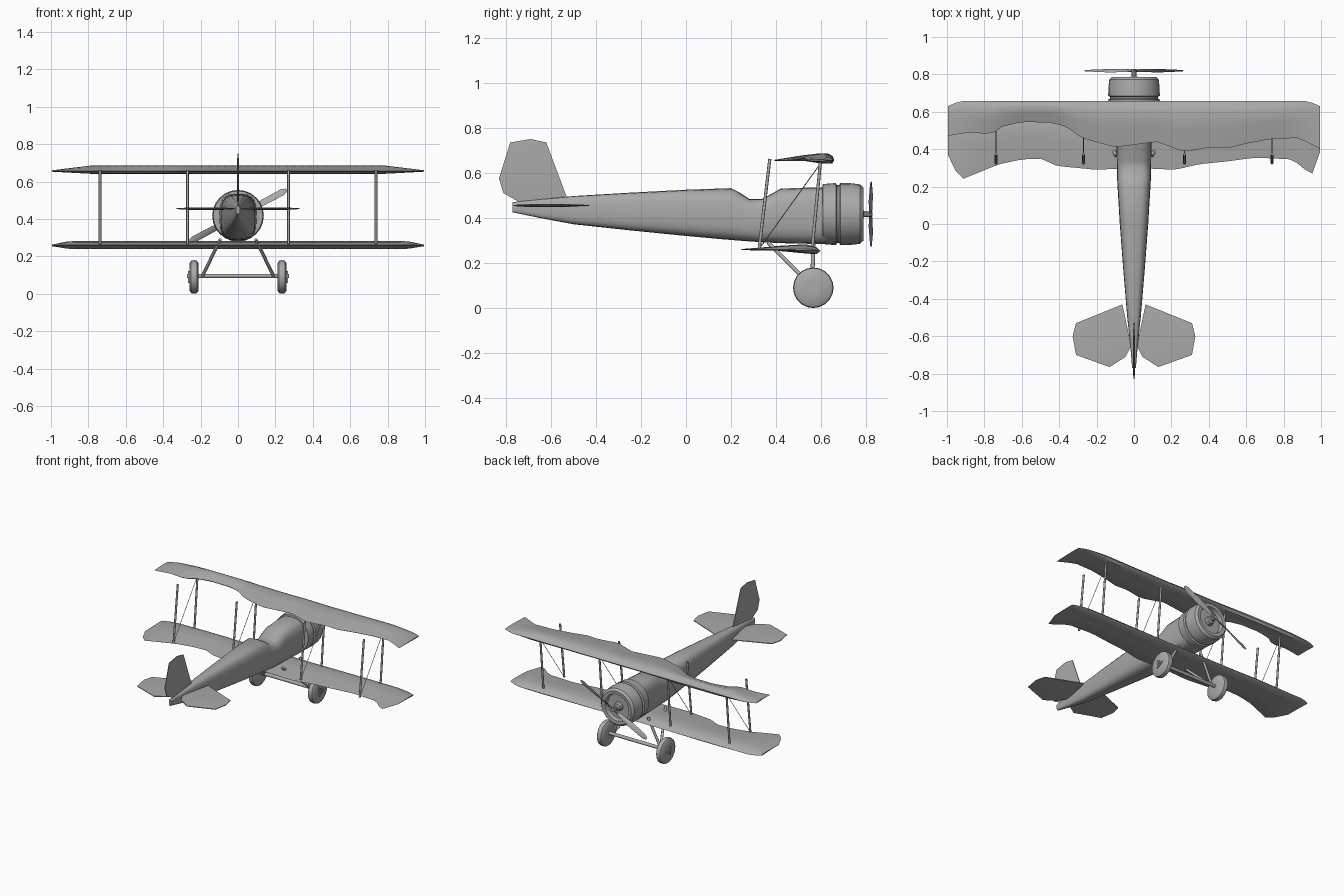
import bpy, bmesh, math
from mathutils import Vector, Matrix

default_cube = bpy.data.objects.get("Cube")
if default_cube:
    bpy.data.objects.remove(default_cube, do_unlink=True)

grey = bpy.data.materials.new("plain grey")
grey.use_nodes = True
paint = (0.4, 0.4, 0.4, 1)
grey.diffuse_color = paint
grey.node_tree.nodes["Principled BSDF"].inputs["Base Color"].default_value = paint


def finish(name, bm, angle=35):
    """Turn a bmesh into a named, shaded object."""
    bmesh.ops.recalc_face_normals(bm, faces=bm.faces)
    mesh = bpy.data.meshes.new(name)
    bm.to_mesh(mesh)
    bm.free()
    mesh.materials.append(grey)
    obj = bpy.data.objects.new(name, mesh)
    bpy.context.collection.objects.link(obj)
    bpy.ops.object.select_all(action='DESELECT')
    obj.select_set(True)
    bpy.context.view_layer.objects.active = obj
    bpy.ops.object.shade_smooth_by_angle(angle=math.radians(angle))
    return obj


def loft(name, rings, angle=35):
    """Skin a list of closed rings and cap both ends."""
    bm = bmesh.new()
    loops = [[bm.verts.new(p) for p in ring] for ring in rings]
    count = len(loops[0])
    for a, b in zip(loops, loops[1:]):
        for i in range(count):
            j = (i + 1) % count
            bm.faces.new((a[i], a[j], b[j], b[i]))
    bm.faces.new(loops[0])
    bm.faces.new(loops[-1])
    return finish(name, bm, angle)


def rod(name, start, end, radius, sides=8):
    """Straight bar between two points."""
    start, end = Vector(start), Vector(end)
    turn = (end - start).to_track_quat('Z', 'Y').to_matrix()
    rings = [[p + turn @ Vector((radius * math.cos(k * math.tau / sides),
                                 radius * math.sin(k * math.tau / sides), 0))
              for k in range(sides)] for p in (start, end)]
    return loft(name, rings, 50)


def lathe(name, profile, centre, axis, sides=20, angle=35):
    """Spin (distance, radius) pairs about the x or y axis."""
    rings = []
    for d, r in profile:
        ring = []
        for k in range(sides):
            u = r * math.cos(k * math.tau / sides)
            v = r * math.sin(k * math.tau / sides)
            offset = Vector((u, d, v)) if axis == 'y' else Vector((d, u, v))
            ring.append(Vector(centre) + offset)
        rings.append(ring)
    return loft(name, rings, angle)


def plate(name, outline, place, half):
    """Thin tail surface: flat outline with a thicker middle."""
    mid = sum((Vector(p) for p in outline), Vector((0, 0))) / len(outline)
    rings = []
    for scale, h in ((.6, -half), (1, -half * .4), (1, half * .4), (.6, half)):
        rings.append([place(*(mid + (Vector(p) - mid) * scale), h) for p in outline])
    return loft(name, rings, 20)


def interpolate(table, x):
    for (a, ya), (b, yb) in zip(table, table[1:]):
        if x <= b:
            return ya + (yb - ya) * (x - a) / (b - a)
    return table[-1][1]


# Fuselage: squarish sections (y, bottom, top, half width), dipped at the cockpit
sections = [(-.77, .425, .47, .01), (-.65, .4, .482, .02), (-.5, .372, .497, .036),
            (-.25, .345, .512, .057), (0, .32, .525, .076), (.2, .302, .532, .088),
            (.24, .299, .512, .09), (.28, .296, .485, .091), (.34, .292, .485, .092),
            (.42, .288, .53, .093), (.55, .285, .535, .097), (.62, .285, .535, .1)]
body = []
for y, low, high, half in sections:
    ring = []
    for k in range(20):
        c, s = math.cos(k * math.tau / 20), math.sin(k * math.tau / 20)
        ring.append((half * math.copysign(abs(c) ** .6, c), y,
                     (low + high) / 2 + (high - low) / 2 * math.copysign(abs(s) ** .65, s)))
    body.append(ring)
loft("fuselage", body, 40)

# Engine cowling with a groove and open front
nose = (0, 0, .417)
lathe("engine_cowling", [(.605, .1), (.607, .133), (.665, .138), (.67, .128), (.68, .128),
                         (.685, .138), (.73, .137), (.772, .132), (.787, .118),
                         (.785, .095), (.755, .09)], nose, 'y', 24)
lathe("propeller_shaft", [(.74, .035), (.785, .025), (.79, .014), (.828, .012)], nose, 'y', 10)

# Propeller: one twisted bar through the hub
blade = []
for d, width, twist in ((-.295, .008, 12), (-.27, .018, 15), (-.15, .019, 30), (-.04, .01, 50),
                        (.04, .01, -50), (.15, .019, -30), (.27, .018, -15), (.295, .008, -12)):
    spin = Matrix.Rotation(math.radians(-28), 3, 'Y')
    pitch = Matrix.Rotation(math.radians(twist), 3, 'X')
    blade.append([Vector((0, .82, nose[2])) + spin @ (Vector((d, 0, 0)) + pitch @ Vector(p))
                  for p in ((0, 0, width), (0, .004, 0), (0, 0, -width), (0, -.004, 0))])
loft("propeller", blade, 25)


# Wings: aerofoil lofted along a ragged trailing edge
def wing(name, trailing, lead, base, foil, taper):
    rings = []
    steps = 48
    for i in range(steps + 1):
        x = -.995 + 1.99 * i / steps
        back = interpolate(trailing, x)
        tip = max(0, (abs(x) - taper) / (1 - taper))
        front = lead - .03 * max(0, (abs(x) - .93) / .07)
        thick = 1 - .85 * tip
        rings.append([(x, front + (back - front) * t, base + h * thick) for t, h in foil])
    return loft(name, rings, 45)


upper_edge = [(-1, .47), (-.88, .49), (-.76, .48), (-.71, .52), (-.6, .545), (-.45, .543),
              (-.36, .52), (-.28, .46), (-.1, .41), (.12, .44), (.27, .385), (.4, .41),
              (.5, .405), (.6, .43), (.73, .455), (.88, .46), (1, .4)]
lower_edge = [(-1, .38), (-.93, .235), (-.72, .32), (-.6, .345), (-.5, .35), (-.41, .31),
              (-.2, .29), (0, .3), (.22, .29), (.35, .32), (.5, .335), (.65, .355),
              (.85, .345), (.95, .26), (1, .4)]
wing("upper_wing", upper_edge, .658, .655,
     [(0, .002), (.07, .02), (.25, .031), (.55, .022), (1, .002),
      (.97, -.003), (.55, 0), (.25, -.012), (.08, -.014)], .78)
wing("lower_wing", lower_edge, .597, .258,
     [(0, -.005), (.07, .012), (.25, .024), (.55, .018), (1, .004),
      (.97, -.001), (.55, -.004), (.25, -.014), (.08, -.019)], .9)

# Tail surfaces
plate("fin", [(-.53, .495), (-.62, .735), (-.69, .75), (-.78, .735), (-.83, .575),
              (-.81, .51), (-.74, .47)], lambda y, z, h: Vector((h, y, z)), .006)
tailplane = [(.062, -.43), (.31, -.53), (.328, -.6), (.31, -.7), (.13, -.765), (.045, -.71),
             (.015, -.65)]

for side, label in ((1, "left"), (-1, "right")):
    plate(label + "_tailplane", tailplane,
          lambda x, y, h: Vector((side * x, y, .455 + h)), .006)

    # Wing struts and bracing wires
    for x, place in ((.27, "inner"), (.738, "outer")):
        stem = label + "_" + place
        rod(stem + "_rear_strut", (side * x, .325, .265), (side * x, .372, .662), .007)
        rod(stem + "_front_strut", (side * x, .56, .265), (side * x, .597, .655), .007)
        rod(stem + "_wire", (side * x, .33, .27), (side * x, .592, .635), .002, 4)

    # Landing gear
    hub = (side * .235, .565, .09)
    lathe(label + "_wheel", [(-.025, .03), (-.023, .075), (-.015, .087), (0, .09),
                             (.015, .087), (.023, .075), (.025, .03)], hub, 'x', 20)
    lathe(label + "_wheel_hub", [(side * .024, .036), (side * .031, .036)], hub, 'x', 3)
    for y, place in ((.565, "front"), (.365, "rear")):
        rod(label + "_" + place + "_gear_leg", (side * .095, y, .29),
            (side * .19, .56, .095), .009)

rod("axle", (-.272, .565, .095), (.272, .565, .095), .012, 10)
